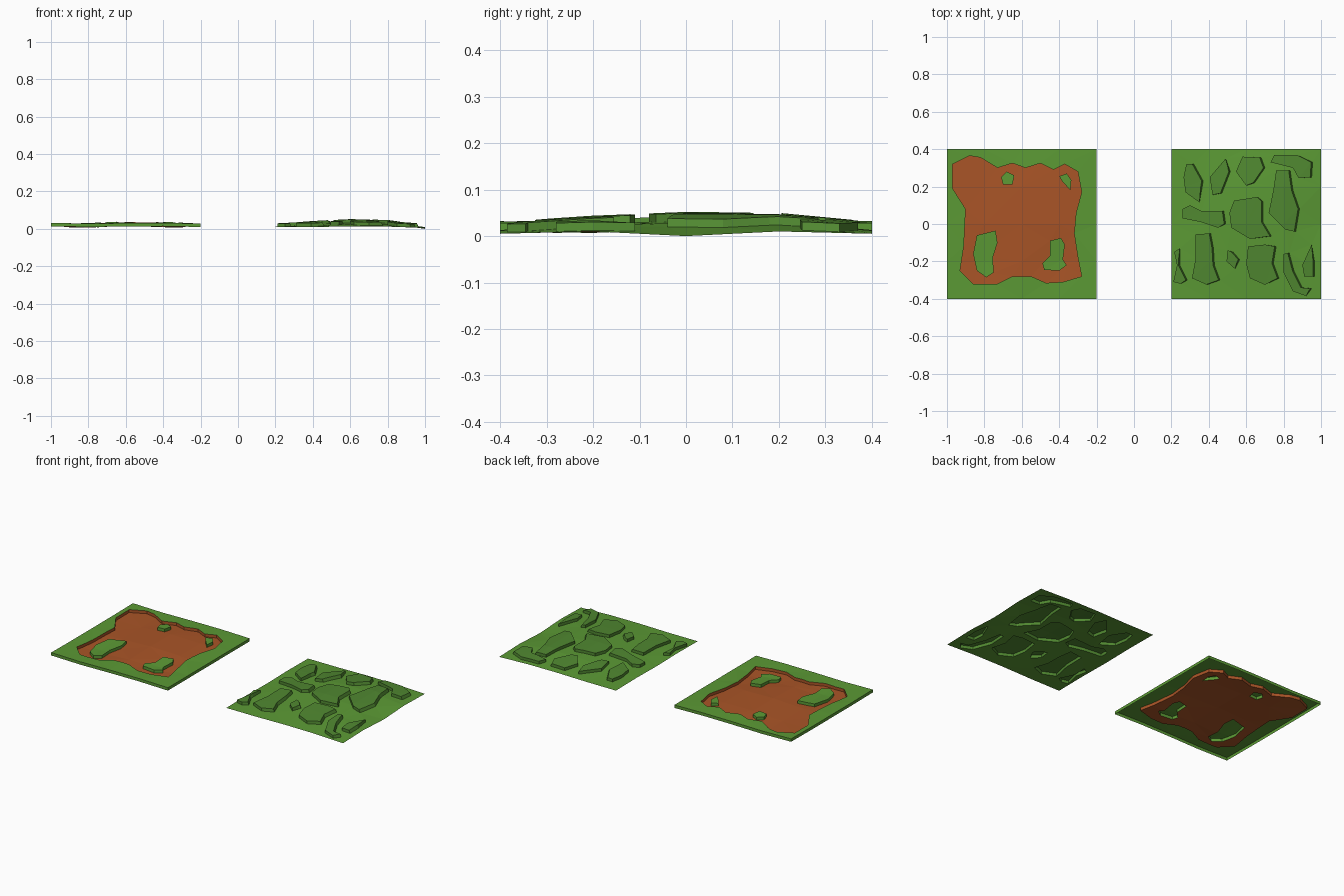
import bpy
from mathutils import Vector
from mathutils.geometry import delaunay_2d_cdt

if "Cube" in bpy.data.objects:
    bpy.data.objects.remove(bpy.data.objects["Cube"])


def material(name, rgb):
    m = bpy.data.materials.new(name)
    m.diffuse_color = (*rgb, 1)
    m.use_nodes = True
    m.node_tree.nodes["Principled BSDF"].inputs["Base Color"].default_value = m.diffuse_color
    return m


GRASS = material("grass", (0.105, 0.32, 0.035))
CLUMP = material("dark_grass", (0.08, 0.245, 0.03))
DIRT = material("dirt", (0.40, 0.09, 0.02))


def inside(p, poly):
    hit = False
    for a, b in zip(poly, poly[1:] + poly[:1]):
        if (a[1] > p[1]) != (b[1] > p[1]):
            if p[0] < a[0] + (p[1] - a[1]) / (b[1] - a[1]) * (b[0] - a[0]):
                hit = not hit
    return hit


def height(grid, x0, p):
    # bilinear height on a 0.2 grid
    u = min(max((p[0] - x0) / 0.2, 0), 3.9999)
    v = min(max((p[1] + 0.4) / 0.2, 0), 3.9999)
    i, j = int(u), int(v)
    u, v = u - i, v - j
    lo = grid[j][i] * (1 - u) + grid[j][i + 1] * u
    hi = grid[j + 1][i] * (1 - u) + grid[j + 1][i + 1] * u
    return (lo * (1 - v) + hi * v) / 1000


def make_object(name, faces, mat):
    verts, index, out = [], {}, []
    for f in faces:
        ids = []
        for c in f:
            key = tuple(round(k, 6) for k in c)
            if key not in index:
                index[key] = len(verts)
                verts.append(key)
            ids.append(index[key])
        out.append(ids)
    me = bpy.data.meshes.new(name)
    me.from_pydata(verts, [], out)
    me.materials.append(mat)
    ob = bpy.data.objects.new(name, me)
    bpy.context.collection.objects.link(ob)


def build_tile(x0, grid, polys, is_high, lift, slant):
    # triangulate the square along the grid lines and all the outlines
    pts = [Vector((x0 + 0.2 * i, -0.4 + 0.2 * j)) for j in range(5) for i in range(5)]
    edges = [(j * 5 + i, j * 5 + i + 1) for j in range(5) for i in range(4)]
    edges += [(j * 5 + i, j * 5 + i + 5) for j in range(4) for i in range(5)]
    for poly in polys:
        n = len(pts)
        pts += [Vector(p) for p in poly]
        edges += [(n + k, n + (k + 1) % len(poly)) for k in range(len(poly))]
    vs, _, tris = delaunay_2d_cdt(pts, edges, [], 0, 1e-5)[:3]
    high, low = [], []
    for t in tris:
        a, b, c = (vs[k] for k in t)
        if (b - a).cross(c - a) < 0:
            t = t[::-1]
        (high if is_high((a + b + c) / 3) else low).append(list(t))
    half = {(t[k], t[(k + 1) % 3]) for t in high for k in range(3)}
    rim = [e for e in half if e[::-1] not in half]
    # right-facing rims lean inward at the top
    lean = {}
    for a, b in rim:
        d = (vs[b] - vs[a]).normalized()
        for k in (a, b):
            lean[k] = lean.get(k, 0) + d.y / 2

    def lo(k):
        return (vs[k].x, vs[k].y, height(grid, x0, vs[k]))

    def hi(k):
        s = slant if lean.get(k, 0) > 0.3 else 0
        return (vs[k].x - s, vs[k].y, height(grid, x0, vs[k]) + lift)

    walls = [((vs[a] + vs[b]) / 2, [lo(a), lo(b), hi(b), hi(a)]) for a, b in rim]
    return [[lo(k) for k in t] for t in low], [[hi(k) for k in t] for t in high], walls


# left tile: raised grass border and islands around a dirt hollow
hollow = [(-.97, .32), (-.88, .365), (-.82, .355), (-.73, .30), (-.65, .325), (-.58, .30),
          (-.50, .325), (-.43, .29), (-.37, .32), (-.30, .28), (-.28, .17), (-.31, .06),
          (-.32, -.05), (-.30, -.18), (-.28, -.28), (-.38, -.31), (-.47, -.315), (-.55, -.28),
          (-.65, -.28), (-.73, -.32), (-.86, -.32), (-.93, -.25), (-.91, -.12), (-.90, .08),
          (-.97, .19)]
islands = [
    [(-.80, -.05), (-.74, -.035), (-.73, -.10), (-.755, -.18), (-.75, -.26), (-.79, -.285),
     (-.84, -.25), (-.86, -.16), (-.84, -.06)],
    [(-.45, -.09), (-.39, -.075), (-.37, -.11), (-.38, -.19), (-.36, -.22), (-.40, -.25),
     (-.48, -.245), (-.49, -.21), (-.45, -.17)],
    [(-.71, .25), (-.68, .28), (-.64, .26), (-.65, .21), (-.70, .21)],
    [(-.40, .255), (-.36, .27), (-.335, .235), (-.34, .18), (-.385, .23)]]
left = [[14, 10, 13, 14, 10], [12, 5, 18, 7, 10], [12, 15, 24, 20, 10],
        [12, 13, 23, 20, 10], [14, 10, 13, 14, 10]]


def on_island(p):
    return any(inside(p, q) for q in islands)


low, high, walls = build_tile(-1.0, left, [hollow] + islands,
                              lambda p: not inside(p, hollow) or on_island(p), 0.018, 0)
bank, green = [], []
for mid, f in walls:
    outer = max(abs(mid.x + 0.6), abs(mid.y)) > 0.399
    near_island = any(inside(mid + Vector(o), q) for q in islands
                      for o in ((.002, 0), (-.002, 0), (0, .002), (0, -.002)))
    (green if outer or near_island else bank).append(f)
make_object("dirt_hollow", low + bank, DIRT)
make_object("grass_border_and_islands", high + green, GRASS)

# right tile: rolling meadow with raised grass clumps
front_clumps = [
    [(.33, -.055), (.41, -.05), (.425, -.13), (.43, -.22), (.46, -.30), (.39, -.325),
     (.31, -.29), (.33, -.18)],
    [(.215, -.15), (.245, -.13), (.245, -.22), (.285, -.30), (.25, -.32), (.21, -.31), (.23, -.22)],
    [(.50, -.14), (.53, -.15), (.565, -.19), (.54, -.24), (.495, -.20)],
    [(.61, -.12), (.70, -.11), (.76, -.12), (.745, -.21), (.775, -.29), (.70, -.325),
     (.62, -.29), (.60, -.215)],
    [(.80, -.16), (.83, -.155), (.855, -.25), (.90, -.34), (.95, -.345), (.92, -.385),
     (.85, -.36), (.80, -.26)],
    [(.95, -.11), (.965, -.2), (.965, -.28), (.91, -.28), (.90, -.22)]]
back_clumps = [
    [(.28, .32), (.32, .32), (.37, .23), (.35, .115), (.275, .17), (.265, .25)],
    [(.49, .35), (.515, .28), (.47, .165), (.42, .155), (.405, .25)],
    [(.58, .36), (.68, .355), (.70, .30), (.645, .22), (.60, .205), (.545, .28)],
    [(.75, .37), (.87, .37), (.955, .33), (.95, .25), (.88, .245), (.85, .30), (.73, .33)],
    [(.76, .285), (.835, .285), (.85, .18), (.885, .08), (.865, -.04), (.81, -.03),
     (.72, .06), (.745, .18)],
    [(.535, .125), (.66, .145), (.69, .12), (.69, .01), (.735, -.065), (.62, -.08),
     (.52, -.02), (.51, .06)],
    [(.26, .08), (.30, .10), (.36, .07), (.48, .07), (.49, 0), (.45, -.02), (.36, .01), (.26, .03)]]
clumps = front_clumps + back_clumps
right = [[10, 10, 13, 12, 5], [12, 17, 26, 23, 10], [9, 24, 34, 30, 0],
         [12, 20, 32, 28, 10], [10, 10, 13, 12, 5]]
low, high, walls = build_tile(0.2, right, clumps,
                              lambda p: any(inside(p, q) for q in clumps), 0.018, 0.008)
make_object("meadow", low, GRASS)
make_object("grass_clumps", high + [f for _, f in walls], CLUMP)
